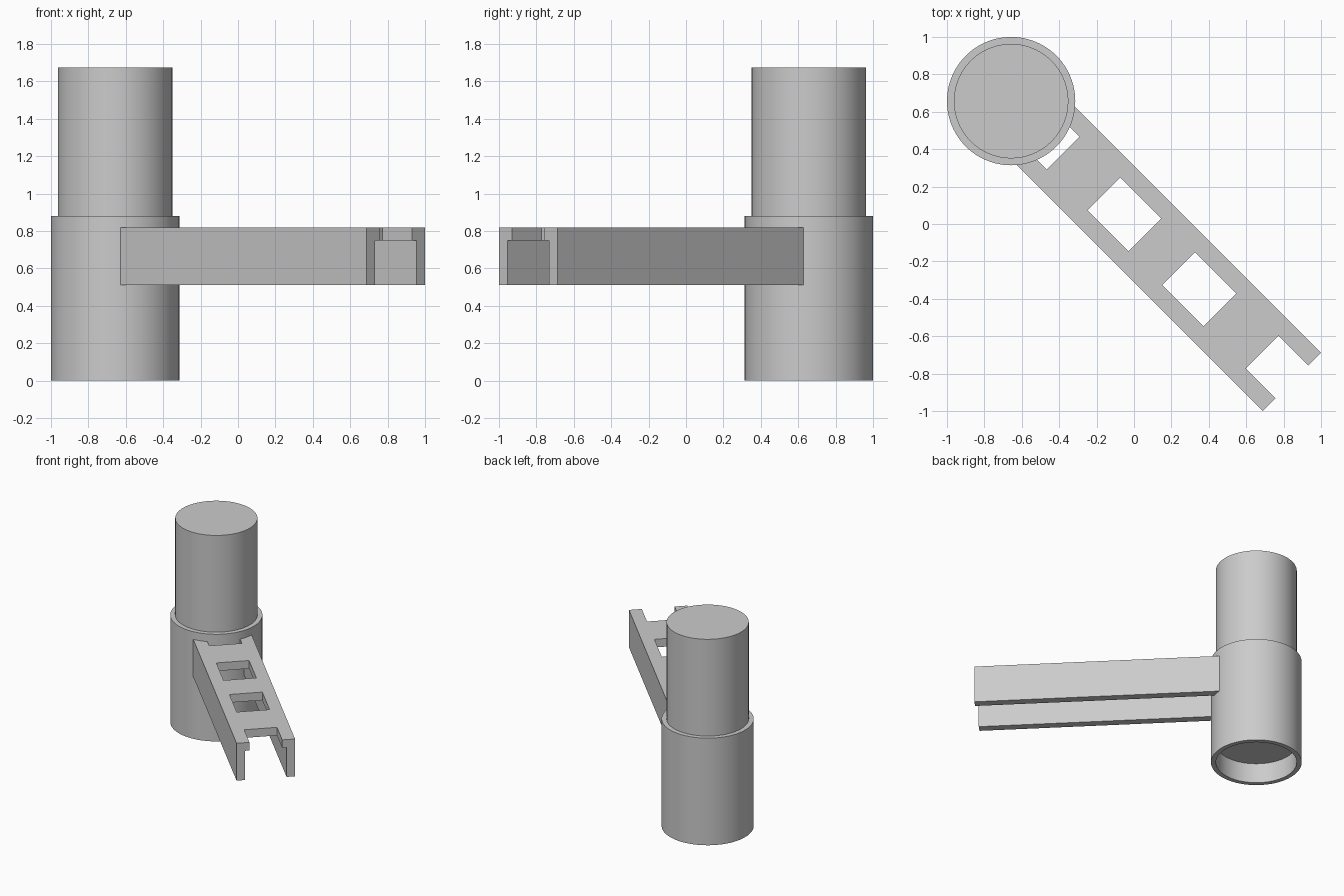
import bpy
import bmesh
import math
from mathutils import Matrix, Vector

cube = bpy.data.objects.get("Cube")
if cube:
    bpy.data.objects.remove(cube, do_unlink=True)

grey = bpy.data.materials.new("plain_grey")
grey.use_nodes = True
colour = (0.6, 0.6, 0.6, 1)
grey.diffuse_color = colour
grey.node_tree.nodes["Principled BSDF"].inputs["Base Color"].default_value = colour


def add_object(name, bm):
    bmesh.ops.recalc_face_normals(bm, faces=bm.faces)
    mesh = bpy.data.meshes.new(name)
    bm.to_mesh(mesh)
    bm.free()
    mesh.materials.append(grey)
    obj = bpy.data.objects.new(name, mesh)
    bpy.context.collection.objects.link(obj)
    return obj


def select_only(obj):
    bpy.ops.object.select_all(action="DESELECT")
    obj.select_set(True)
    bpy.context.view_layer.objects.active = obj


def revolve(name, profile, closed, location, steps=96):
    """Spin a (radius, height) profile around the z axis."""
    bm = bmesh.new()
    verts = [bm.verts.new((r, 0, z)) for r, z in profile]
    edges = [bm.edges.new(pair) for pair in zip(verts, verts[1:])]
    if closed:
        edges.append(bm.edges.new((verts[-1], verts[0])))
    bmesh.ops.spin(bm, geom=verts + edges, cent=(0, 0, 0), axis=(0, 0, 1),
                   angle=math.tau, steps=steps, use_duplicate=False)
    bmesh.ops.remove_doubles(bm, verts=bm.verts, dist=0.0005)
    obj = add_object(name, bm)
    obj.location = location
    select_only(obj)
    bpy.ops.object.shade_smooth_by_angle(angle=math.radians(30))
    return obj


# Upright post: a wide open-ended sleeve around a tall solid column
post = (-0.657, 0.657, 0)
outer, inner = 0.343, 0.306
revolve("sleeve", [(outer, 0), (outer, 0.88), (inner, 0.88), (inner, 0)], True, post)
revolve("column", [(0, 0.165), (inner, 0.165), (inner, 1.675), (0, 1.675)], False, post)

# Arm: an upside-down channel section, extruded along its length
start, end = -0.68, 1.193
half, rail_in, low, deck, top = 0.221, 0.157, 0.51, 0.75, 0.817
right_side = [(half, top), (half, low), (rail_in, low), (rail_in, deck)]
section = right_side + [(-y, z) for y, z in reversed(right_side)]
bm = bmesh.new()
face = bm.faces.new([bm.verts.new((start, y, z)) for y, z in section])
extruded = bmesh.ops.extrude_face_region(bm, geom=[face])
bmesh.ops.translate(bm, vec=Vector((end - start, 0, 0)),
                    verts=[v for v in extruded["geom"] if isinstance(v, bmesh.types.BMVert)])
arm = add_object("arm", bm)

# Square openings through the deck, the first and last open at the arm's ends
bm = bmesh.new()
for a, b in [(-0.8, -0.535), (-0.228, 0.083), (0.337, 0.65), (0.968, 1.3)]:
    bmesh.ops.create_cube(bm, size=1, matrix=Matrix.Translation(((a + b) / 2, 0, 0.8))
                          @ Matrix.Diagonal((b - a, 0.248, 0.2, 1)))
cutter = add_object("opening_cutter", bm)
cutter.hide_render = True
cut = arm.modifiers.new("openings", "BOOLEAN")
cut.operation = "DIFFERENCE"
cut.solver = "EXACT"
cut.object = cutter
select_only(arm)
bpy.ops.object.modifier_apply(modifier=cut.name)
bpy.data.objects.remove(cutter, do_unlink=True)

# Swing the arm out diagonally from the post
arm.rotation_euler.z = math.radians(-45)
